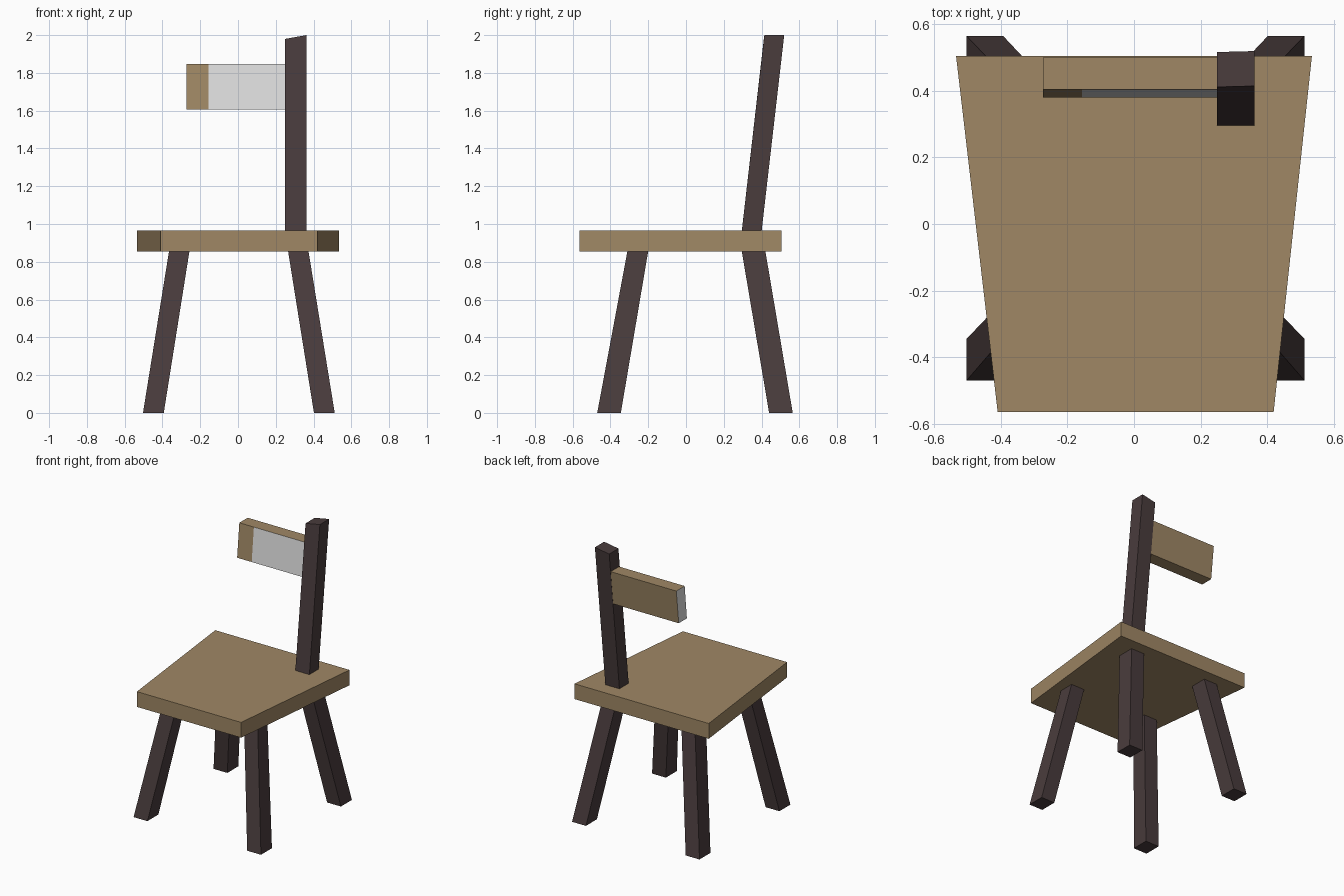
import bpy, bmesh

if "Cube" in bpy.data.objects:
    bpy.data.objects.remove(bpy.data.objects["Cube"])


def material(name, rgb):
    m = bpy.data.materials.new(name)
    m.diffuse_color = (*rgb, 1.0)
    m.use_nodes = True
    m.node_tree.nodes["Principled BSDF"].inputs["Base Color"].default_value = m.diffuse_color
    return m


TAN = material("tan_wood", (0.35, 0.245, 0.13))
DARK = material("dark_wood", (0.067, 0.045, 0.046))
GREY = material("pale_grey", (0.74, 0.74, 0.74))


def rect(x0, x1, y0, y1, z):
    return [(x0, y0, z), (x1, y0, z), (x1, y1, z), (x0, y1, z)]


def block(name, bottom, top, *mats, edit=None):
    """Six-sided block between a bottom and a top outline."""
    bm = bmesh.new()
    b = [bm.verts.new(p) for p in bottom]
    t = [bm.verts.new(p) for p in top]
    bm.faces.new(b[::-1])
    bm.faces.new(t)
    for i in range(4):
        j = (i + 1) % 4
        bm.faces.new((b[i], b[j], t[j], t[i]))
    bm.normal_update()
    if edit:
        edit(bm)
    me = bpy.data.meshes.new(name)
    bm.to_mesh(me)
    bm.free()
    for m in mats:
        me.materials.append(m)
    ob = bpy.data.objects.new(name, me)
    bpy.context.collection.objects.link(ob)
    return ob


# Seat: trapezoid, wider at the back
def seat_outline(z):
    return [(-0.41, -0.565, z), (0.42, -0.565, z), (0.535, 0.505, z), (-0.535, 0.505, z)]


block("seat", seat_outline(0.855), seat_outline(0.965), TAN)

# Splayed legs: (bottom y range, top y range)
LEGS = {"front": ((-0.47, -0.345), (-0.31, -0.20)),
        "back": ((0.44, 0.565), (0.295, 0.42))}
for end, (yb, yt) in LEGS.items():
    block(end + "_left_leg", rect(-0.503, -0.393, *yb, 0),
          rect(-0.365, -0.257, *yt, 0.857), DARK)
    block(end + "_right_leg", rect(0.402, 0.512, *yb, 0),
          rect(0.265, 0.373, *yt, 0.857), DARK)

# Single leaning back post with a slanted top
block("back_post", rect(0.25, 0.362, 0.295, 0.40, 0.96),
      [(0.25, 0.412, 1.98), (0.362, 0.415, 2.0), (0.362, 0.52, 2.0), (0.25, 0.517, 1.98)], DARK)


# Backrest: grey front (except the free tip) and grey free end
def paint_backrest(bm):
    bmesh.ops.bisect_plane(bm, geom=bm.verts[:] + bm.edges[:] + bm.faces[:],
                           plane_co=(-0.157, 0, 0), plane_no=(1, 0, 0))
    bm.normal_update()
    for f in bm.faces:
        front = f.normal.y < -0.7 and f.calc_center_median().x > -0.157
        if front or f.normal.x < -0.7:
            f.material_index = 1


block("backrest", rect(-0.273, 0.26, 0.38, 0.473, 1.605),
      rect(-0.273, 0.26, 0.405, 0.50, 1.847), TAN, GREY, edit=paint_backrest)
